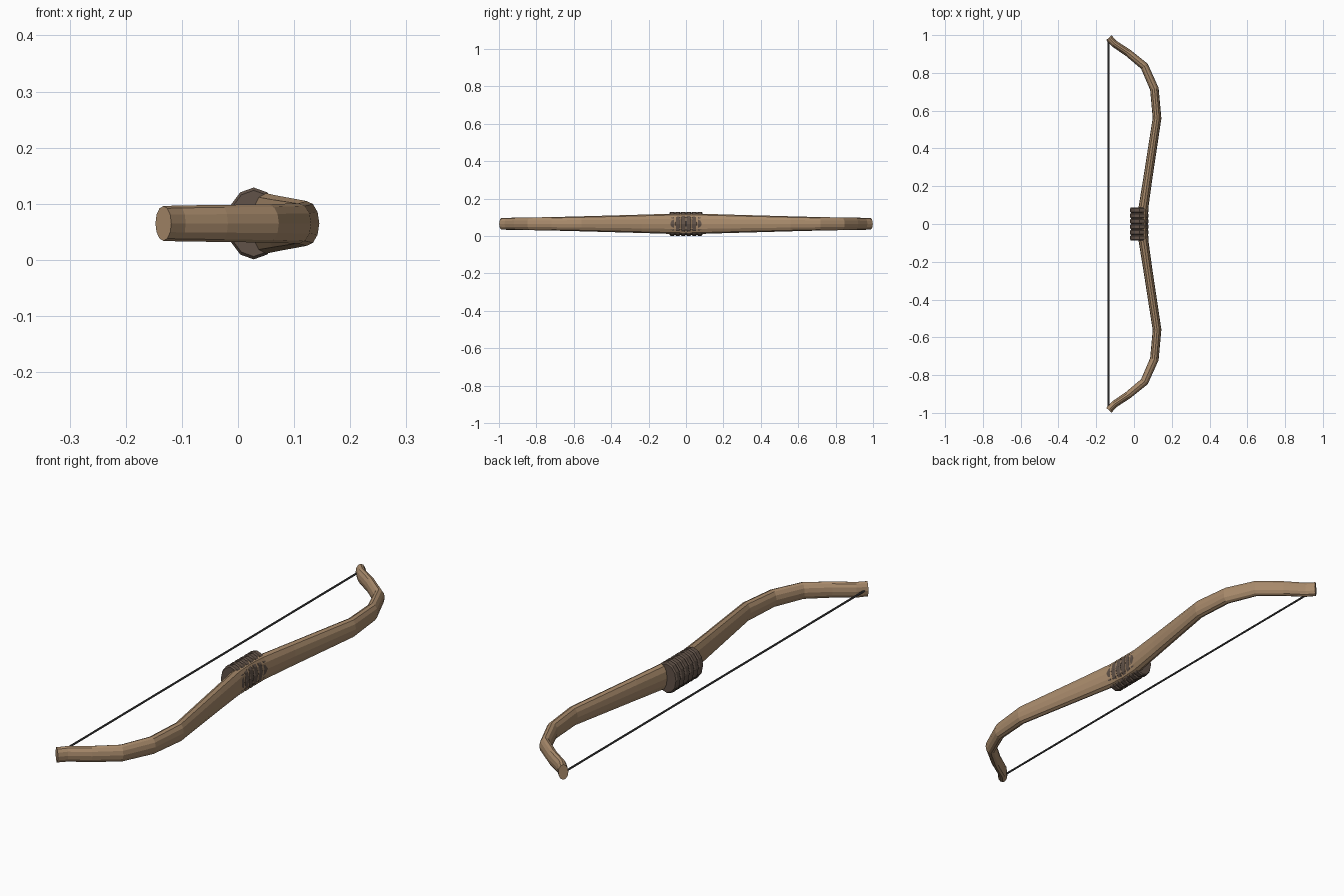
import bpy, bmesh, math
from mathutils import Vector

if "Cube" in bpy.data.objects:
    bpy.data.objects.remove(bpy.data.objects["Cube"])

Z = 0.065
SIDES = 12


def material(name, rgb):
    m = bpy.data.materials.new(name)
    m.diffuse_color = (*rgb, 1)
    m.use_nodes = True
    m.node_tree.nodes["Principled BSDF"].inputs["Base Color"].default_value = m.diffuse_color
    return m


def sweep(name, path, mat, sides=SIDES, axis=None):
    """Elliptical tube; path rows are (x, y, half width, half height)."""
    bm = bmesh.new()
    pts = [Vector((p[0], p[1], 0)) for p in path]
    rings = []
    for i, (x, y, w, h) in enumerate(path):
        t = axis or (pts[min(i + 1, len(pts) - 1)] - pts[max(i - 1, 0)])
        t = t.normalized()
        side = Vector((t.y, -t.x, 0))
        ring = []
        for k in range(sides):
            a = 2 * math.pi * k / sides
            co = pts[i] + side * w * math.cos(a)
            ring.append(bm.verts.new((co.x, co.y, Z + h * math.sin(a))))
        rings.append(ring)
    for r, s in zip(rings, rings[1:]):
        for k in range(sides):
            n = (k + 1) % sides
            bm.faces.new((r[k], r[n], s[n], s[k]))
    bm.faces.new(rings[0])
    bm.faces.new(rings[-1])
    bmesh.ops.recalc_face_normals(bm, faces=bm.faces)
    me = bpy.data.meshes.new(name)
    bm.to_mesh(me)
    bm.free()
    ob = bpy.data.objects.new(name, me)
    bpy.context.collection.objects.link(ob)
    me.materials.append(mat)
    return ob


wood = material("wood", (0.40, 0.26, 0.15))
leather = material("leather", (0.12, 0.085, 0.065))
cord = material("cord", (0.06, 0.06, 0.06))

# Bow limbs: half profile from the middle to the tip, mirrored along y
half = [
    (0.045, 0.00, 0.027, 0.056),
    (0.049, 0.08, 0.026, 0.054),
    (0.073, 0.24, 0.024, 0.049),
    (0.122, 0.56, 0.023, 0.040),
    (0.108, 0.715, 0.023, 0.036),
    (0.055, 0.835, 0.022, 0.034),
    (-0.030, 0.905, 0.020, 0.033),
    (-0.105, 0.955, 0.019, 0.032),
    (-0.133, 0.986, 0.019, 0.031),
]
sweep("bow_limbs", [(x, -y, w, h) for x, y, w, h in half[:0:-1]] + half, wood)

# Grip wrapping: row of ridges around the middle
ridges, length = 6, 0.176
step = length / ridges
wrap = []
for i in range(ridges):
    y = -length / 2 + i * step
    for f, s in ((0.0, 0.92), (0.2, 1.0), (0.8, 1.0)):
        wrap.append((0.028, y + f * step, 0.048 * s, 0.064 * s))
wrap.append((0.028, length / 2, 0.044, 0.059))
sweep("grip_wrap", wrap, leather, axis=Vector((0, 1, 0)))

# Bow string between the tips
sweep("bow_string", [(-0.135, -0.975, 0.004, 0.004),
                     (-0.135, 0.975, 0.004, 0.004)], cord, sides=6)
